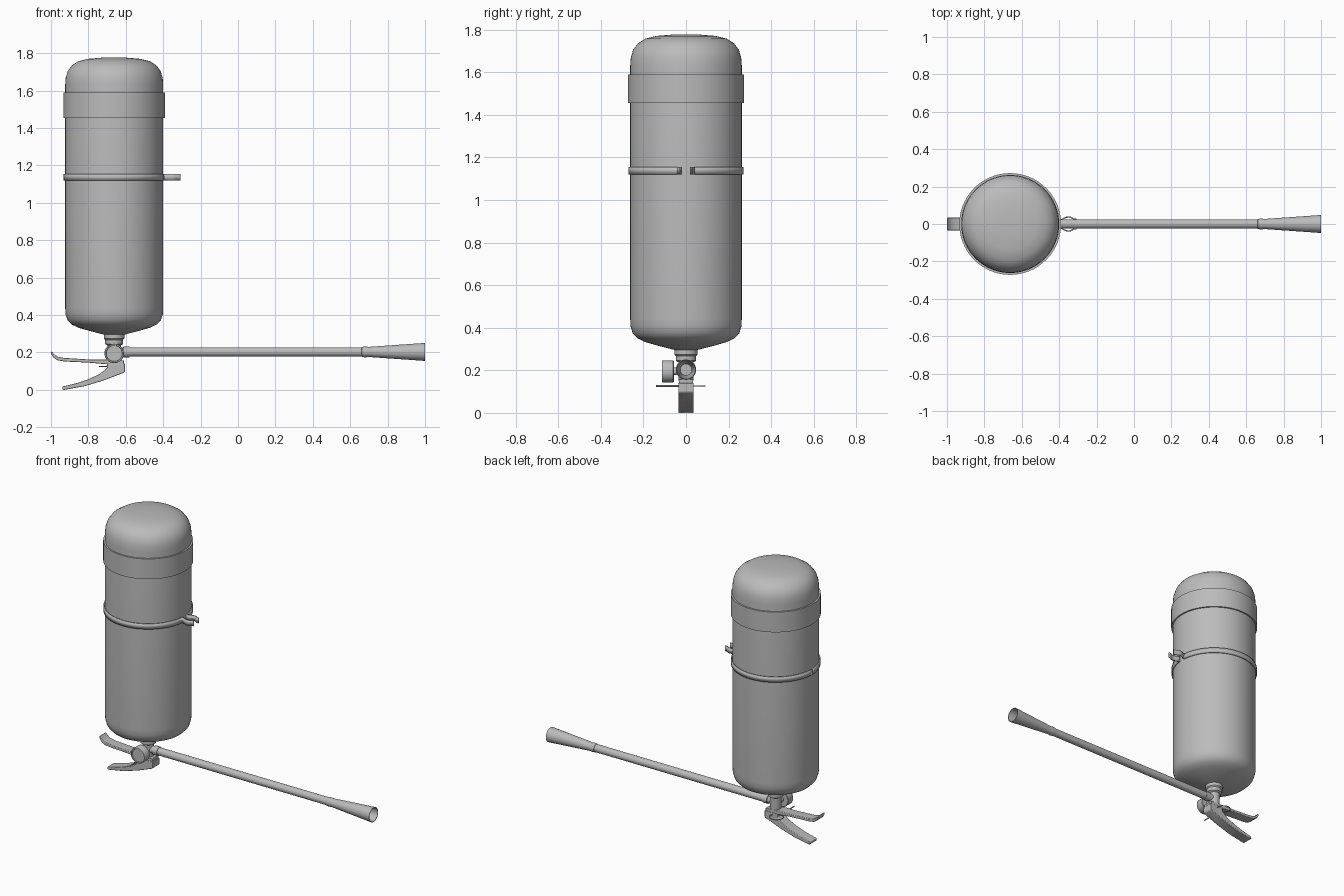
import bpy, bmesh, math
from mathutils import Matrix, Vector

if "Cube" in bpy.data.objects:
    bpy.data.objects.remove(bpy.data.objects["Cube"])

grey = bpy.data.materials.new("plain_grey")
grey.use_nodes = True
colour = (0.5, 0.5, 0.5, 1)
grey.diffuse_color = colour
grey.node_tree.nodes["Principled BSDF"].inputs["Base Color"].default_value = colour

CX = -0.662           # tank axis
HOSE_Z = 0.203        # hose axis height


def finish(name, bm, angle=35):
    bmesh.ops.recalc_face_normals(bm, faces=bm.faces)
    mesh = bpy.data.meshes.new(name)
    bm.to_mesh(mesh)
    bm.free()
    mesh.materials.append(grey)
    ob = bpy.data.objects.new(name, mesh)
    bpy.context.collection.objects.link(ob)
    bpy.ops.object.select_all(action='DESELECT')
    ob.select_set(True)
    bpy.context.view_layer.objects.active = ob
    bpy.ops.object.shade_smooth_by_angle(angle=math.radians(angle))
    return ob


def lathe(name, profile, origin, axis='Z', steps=32, closed=False):
    """Turn (radius, distance) points around an axis through origin."""
    bm = bmesh.new()
    verts = [bm.verts.new((r, 0, h)) for r, h in profile]
    pairs = list(zip(verts, verts[1:]))
    if closed:
        pairs.append((verts[-1], verts[0]))
    edges = [bm.edges.new(p) for p in pairs]
    bmesh.ops.spin(bm, geom=verts + edges, cent=(0, 0, 0), axis=(0, 0, 1),
                   angle=math.tau, steps=steps)
    bmesh.ops.remove_doubles(bm, verts=bm.verts, dist=0.0002)
    turn = Vector((0, 0, 1)).rotation_difference(
        {'X': Vector((1, 0, 0)), 'Y': Vector((0, 1, 0)), 'Z': Vector((0, 0, 1))}[axis])
    bm.transform(Matrix.Translation(origin) @ turn.to_matrix().to_4x4())
    return finish(name, bm)


def slab(name, outline, half_width):
    """Extrude an outline in the xz plane across y."""
    bm = bmesh.new()
    face = bm.faces.new([bm.verts.new((x, -half_width, z)) for x, z in outline])
    grown = bmesh.ops.extrude_face_region(bm, geom=[face])
    bmesh.ops.translate(bm, vec=(0, 2 * half_width, 0),
                        verts=[v for v in grown["geom"] if isinstance(v, bmesh.types.BMVert)])
    ob = finish(name, bm)
    bevel = ob.modifiers.new("soft_edges", 'BEVEL')
    bevel.width = 0.003
    bevel.segments = 2
    return ob


def rod(name, points, radius, cyclic=False):
    curve = bpy.data.curves.new(name, 'CURVE')
    curve.dimensions = '3D'
    curve.bevel_depth = radius
    curve.bevel_resolution = 2
    curve.use_fill_caps = True
    spline = curve.splines.new('POLY')
    spline.points.add(len(points) - 1)
    for p, co in zip(spline.points, points):
        p.co = (*co, 1)
    spline.use_cyclic_u = cyclic
    curve.materials.append(grey)
    ob = bpy.data.objects.new(name, curve)
    bpy.context.collection.objects.link(ob)


# Tank with a shallow cone end and a domed end
lathe("tank", [(0, 0.29), (0.06, 0.297), (0.13, 0.315), (0.19, 0.332), (0.228, 0.35),
               (0.25, 0.373), (0.26, 0.405), (0.262, 0.44), (0.262, 1.63), (0.259, 1.67),
               (0.248, 1.705), (0.226, 1.735), (0.192, 1.757), (0.14, 1.77),
               (0.07, 1.776), (0, 1.777)], (CX, 0, 0), steps=64)

# Sleeve around the domed end
lathe("sleeve", [(0.258, 1.455), (0.272, 1.455), (0.272, 1.59), (0.258, 1.59)],
      (CX, 0, 0), steps=64, closed=True)

# Strap in two halves, each ending in a flared clip arm
for side, label in ((1, "back"), (-1, "front")):
    path = [(-0.308, 0.026), (-0.322, 0.026), (-0.336, 0.035), (-0.352, 0.038),
            (-0.368, 0.034), (-0.384, 0.025)]
    for i in range(33):
        a = math.radians(5 + 175 * i / 32)
        path.append((CX + 0.267 * math.cos(a), 0.267 * math.sin(a)))
    bm = bmesh.new()
    rows = [[bm.verts.new((x, side * y, z)) for z in (1.12, 1.155)] for x, y in path]
    for (a, b), (c, d) in zip(rows, rows[1:]):
        bm.faces.new((a, c, d, b))
    strap = finish(label + "_strap", bm)
    solid = strap.modifiers.new("thickness", 'SOLIDIFY')
    solid.thickness = 0.007
    solid.offset = 0

# Neck collar and valve body
lathe("neck_collar", [(0, 0.31), (0.055, 0.31), (0.055, 0.275), (0.048, 0.268),
                      (0.048, 0.245), (0.036, 0.238), (0.034, 0.15), (0, 0.15)], (CX, 0, 0))

# Gauge on a short stem, facing forward
lathe("gauge_stem", [(0, 0), (0.018, 0), (0.018, 0.07), (0, 0.07)],
      (CX, -0.075, 0.195), 'Y', 20)
lathe("gauge", [(0, 0.005), (0.042, 0.005), (0.044, 0), (0.05, 0), (0.052, 0.003),
                (0.052, 0.052), (0.049, 0.055), (0, 0.055)], (CX, -0.112, 0.195), 'Y')

# Hose with its coupling and hollow horn
lathe("hose_coupling", [(0, -0.66), (0.024, -0.66), (0.024, -0.615), (0.029, -0.612),
                        (0.029, -0.58), (0, -0.58)], (0, 0, HOSE_Z), 'X')
lathe("hose", [(0, -0.59), (0.025, -0.59), (0.025, 0.69), (0, 0.69)], (0, 0, HOSE_Z), 'X')
lathe("horn", [(0.02, 0.66), (0.027, 0.662), (0.029, 0.68), (0.027, 0.7), (0.03, 0.74),
               (0.048, 1.0), (0.044, 1.0), (0.027, 0.76), (0, 0.76)], (0, 0, HOSE_Z), 'X')

# Squeeze lever with a curled tip
slab("squeeze_lever", [(-0.997, 0.208), (-0.985, 0.192), (-0.965, 0.178), (-0.93, 0.171),
                       (-0.8, 0.163), (-0.72, 0.163), (-0.61, 0.158), (-0.61, 0.135),
                       (-0.7, 0.137), (-0.8, 0.146), (-0.93, 0.152), (-0.965, 0.158),
                       (-0.988, 0.174), (-1.0, 0.195)], 0.034)

# Carry handle sweeping out of the block under the valve
slab("carry_handle", [(-0.94, 0.003), (-0.93, 0.0), (-0.82, 0.02), (-0.72, 0.05),
                      (-0.61, 0.092), (-0.604, 0.1), (-0.604, 0.14), (-0.7, 0.14),
                      (-0.7, 0.117), (-0.74, 0.085), (-0.8, 0.057), (-0.86, 0.037),
                      (-0.938, 0.018)], 0.036)

# Locking pin and its pull ring
rod("locking_pin", [(-0.7, -0.14, 0.126), (-0.7, 0.02, 0.126)], 0.004)
ring = [(-0.7 + 0.042 * math.cos(math.tau * i / 32), 0.046 + 0.042 * math.sin(math.tau * i / 32), 0.126)
        for i in range(32)]
rod("pull_ring", ring, 0.003, True)
